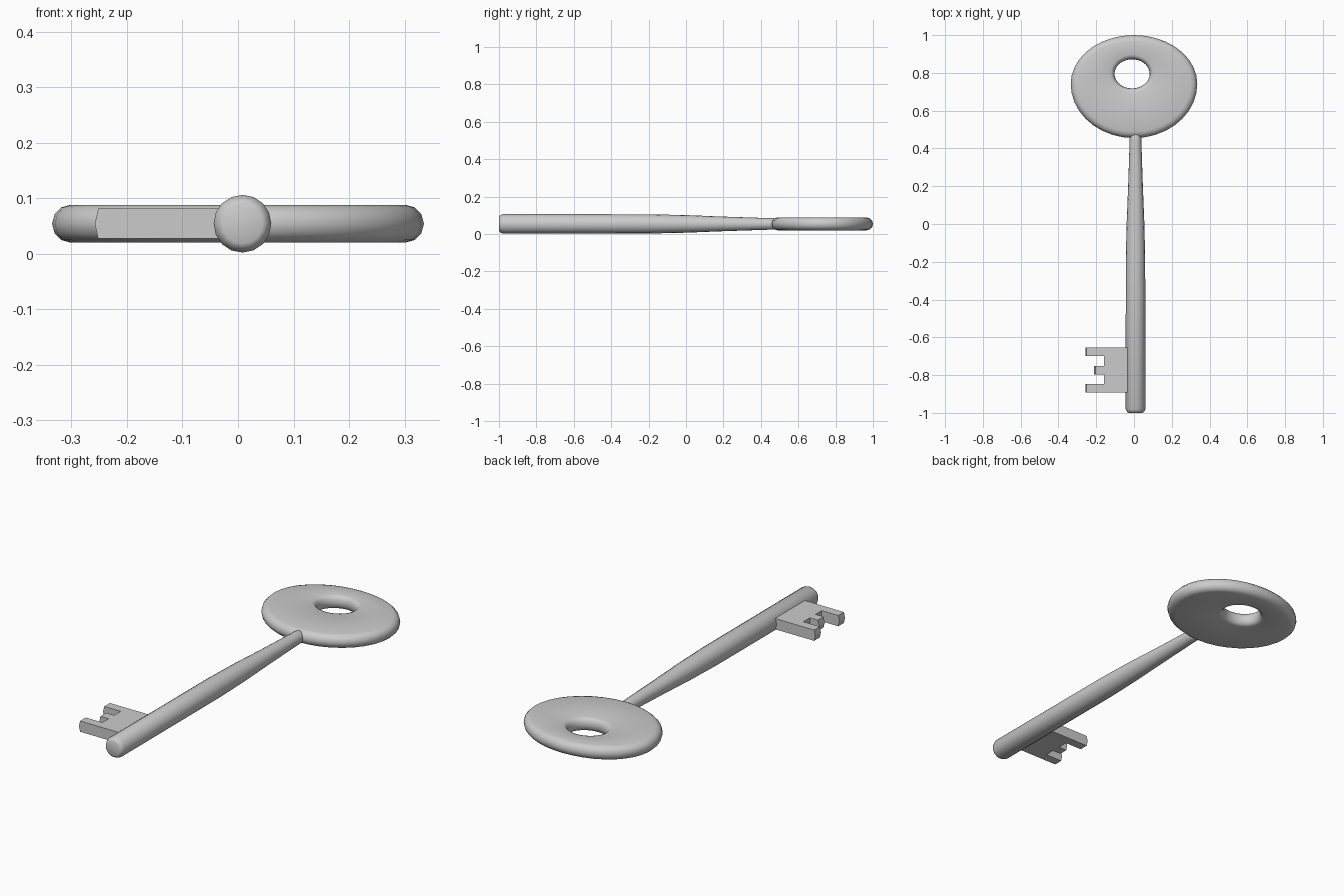
import bpy, bmesh
from math import sin, cos, pi, radians
from mathutils import Vector

if "Cube" in bpy.data.objects:
    bpy.data.objects.remove(bpy.data.objects["Cube"])

ZC = 0.054  # mid-height of the whole key


def finish(name, bm, smooth=True):
    bmesh.ops.recalc_face_normals(bm, faces=bm.faces)
    mesh = bpy.data.meshes.new(name)
    bm.to_mesh(mesh)
    bm.free()
    obj = bpy.data.objects.new(name, mesh)
    bpy.context.collection.objects.link(obj)
    if smooth:
        bpy.ops.object.select_all(action='DESELECT')
        obj.select_set(True)
        bpy.context.view_layer.objects.active = obj
        bpy.ops.object.shade_smooth_by_angle(angle=radians(40))
    return obj


def bridge(bm, a, b):
    n = len(a)
    for i in range(n):
        j = (i + 1) % n
        bm.faces.new((a[i], a[j], b[j], b[i]))


# Shaft: lathed around y, tapering toward the bow, chamfered at the tip
bm = bmesh.new()
profile = [(-1.0, 0.036), (-0.996, 0.044), (-0.98, 0.052), (-0.2, 0.0515), (0.0, 0.047),
           (0.2, 0.039), (0.44, 0.031), (0.475, 0.030), (0.495, 0.022)]
SIDES = 16
rings = [[bm.verts.new((0.008 + r * cos(2 * pi * i / SIDES), y, ZC + r * sin(2 * pi * i / SIDES)))
          for i in range(SIDES)] for y, r in profile]
for a, b in zip(rings, rings[1:]):
    bridge(bm, a, b)
bm.faces.new(rings[0])
bm.faces.new(rings[-1])
finish("shaft", bm)

# Bow: oval plate with off-centre oval hole, both rims rounded
bm = bmesh.new()
SEG, HALF, INNER, STEPS = 36, 0.034, 0.024, 6
loops = [[] for _ in range(2 * (STEPS + 1))]
for i in range(SEG):
    a = 2 * pi * i / SEG
    outer = Vector((0.335 * cos(a), 0.742 + (0.258 if sin(a) > 0 else 0.287) * sin(a)))
    inner = Vector((-0.01 + 0.093 * cos(a), 0.795 + 0.077 * sin(a)))
    d = (outer - inner).normalized()
    section = []
    for k in range(STEPS + 1):
        t = -pi / 2 + pi * k / STEPS
        section.append((outer - d * HALF * (1 - cos(t)), HALF * sin(t)))
    for k in range(STEPS + 1):
        t = pi / 2 - pi * k / STEPS
        section.append((inner + d * INNER * (1 - cos(t)), HALF * sin(t)))
    for loop, (p, z) in zip(loops, section):
        loop.append(bm.verts.new((p.x, p.y, ZC + z)))
for k, loop in enumerate(loops):
    bridge(bm, loop, loops[(k + 1) % len(loops)])
finish("bow", bm)

# Bit: toothed plate whose tooth tips come to a slight ridge at mid-height
bm = bmesh.new()
outline = [(0.0, -0.655), (-0.252, -0.655), (-0.252, -0.70), (-0.16, -0.70),
           (-0.16, -0.752), (-0.205, -0.752), (-0.205, -0.797), (-0.16, -0.797),
           (-0.16, -0.846), (-0.252, -0.846), (-0.252, -0.891), (0.0, -0.891)]
layers = [[bm.verts.new((x - (ridge if x < -0.2 else 0), y, z)) for x, y in outline]
          for z, ridge in ((ZC - 0.027, 0), (ZC, 0.006), (ZC + 0.027, 0))]
bridge(bm, layers[0], layers[1])
bridge(bm, layers[1], layers[2])
bm.faces.new(layers[0])
bm.faces.new(layers[2])
finish("bit", bm, smooth=False)
